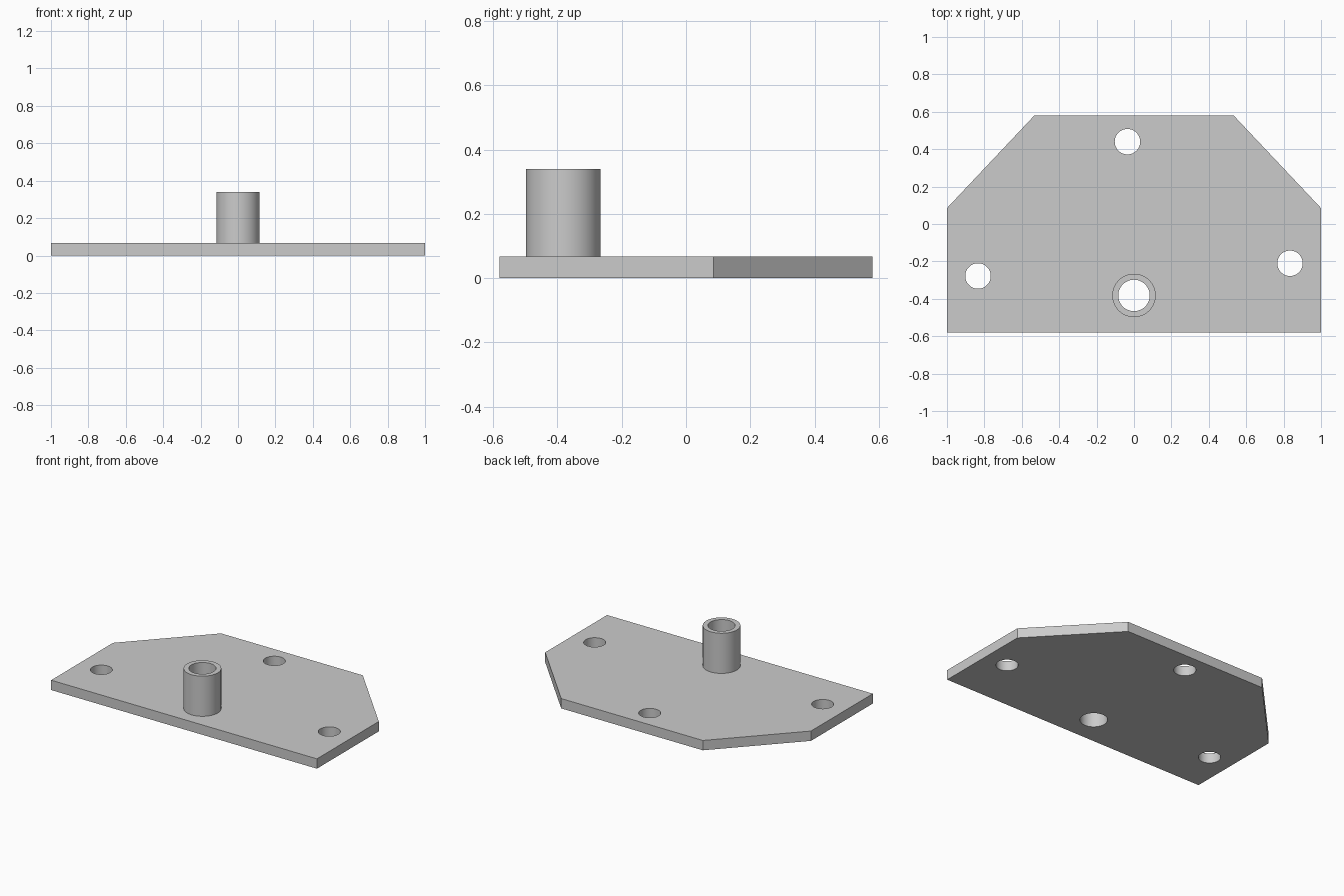
import bpy, bmesh, math
from mathutils import Vector

default = bpy.data.objects.get("Cube")
if default:
    bpy.data.objects.remove(default, do_unlink=True)

THICK, TOP = 0.067, 0.34
POST_Y, POST_R, BORE_R, HOLE_R = -0.382, 0.116, 0.084, 0.068
SIDES = 64

grey = bpy.data.materials.new("plain_grey")
grey.use_nodes = True
colour = (0.6, 0.6, 0.6, 1)
grey.diffuse_color = colour
grey.node_tree.nodes["Principled BSDF"].inputs["Base Color"].default_value = colour


def make_object(name, bm):
    mesh = bpy.data.meshes.new(name)
    bmesh.ops.recalc_face_normals(bm, faces=bm.faces)
    bm.to_mesh(mesh)
    bm.free()
    mesh.materials.append(grey)
    obj = bpy.data.objects.new(name, mesh)
    bpy.context.collection.objects.link(obj)
    return obj


def select_only(obj):
    bpy.ops.object.select_all(action='DESELECT')
    obj.select_set(True)
    bpy.context.view_layer.objects.active = obj


def smooth(obj):
    select_only(obj)
    bpy.ops.object.shade_smooth_by_angle(angle=math.radians(30))


# Base plate: rectangle with two chamfered rear corners
half = [(1, -0.58), (1, 0.085), (0.533, 0.58)]
outline = half + [(-x, y) for x, y in reversed(half)]
bm = bmesh.new()
face = bm.faces.new([bm.verts.new((x, y, 0)) for x, y in outline])
extruded = bmesh.ops.extrude_face_region(bm, geom=[face], use_keep_orig=True)
bmesh.ops.translate(bm, vec=(0, 0, THICK),
                    verts=[v for v in extruded["geom"] if isinstance(v, bmesh.types.BMVert)])
plate = make_object("base_plate", bm)

# Three screw holes and the post bore, cut through the plate
holes = [(-0.035, 0.44, HOLE_R), (-0.834, -0.278, HOLE_R),
         (0.834, -0.21, HOLE_R), (0, POST_Y, BORE_R)]
bm = bmesh.new()
for x, y, r in holes:
    made = bmesh.ops.create_cone(bm, cap_ends=True, segments=SIDES,
                                 radius1=r, radius2=r, depth=1)
    bmesh.ops.translate(bm, vec=(x, y, 0), verts=made["verts"])
cutter = make_object("hole_cutter", bm)
cutter.hide_render = True

cut = plate.modifiers.new("holes", 'BOOLEAN')
cut.operation, cut.solver, cut.object = 'DIFFERENCE', 'EXACT', cutter
select_only(plate)
bpy.ops.object.modifier_apply(modifier=cut.name)
bpy.data.objects.remove(cutter, do_unlink=True)
smooth(plate)

# Hollow post: wall profile spun round its axis, bore continuing the plate hole
bm = bmesh.new()
profile = [(POST_R, THICK), (POST_R, TOP), (BORE_R, TOP), (BORE_R, THICK)]
verts = [bm.verts.new((r, POST_Y, z)) for r, z in profile]
edges = [bm.edges.new(pair) for pair in zip(verts, verts[1:])]
bmesh.ops.spin(bm, geom=verts + edges, cent=(0, POST_Y, 0), axis=(0, 0, 1),
               angle=math.tau, steps=SIDES, use_merge=True)
bmesh.ops.remove_doubles(bm, verts=bm.verts, dist=0.0001)
# Orient outward: the rim must face up
bmesh.ops.recalc_face_normals(bm, faces=bm.faces)
rim = max(bm.faces, key=lambda f: f.calc_center_median().z)
flip = rim.normal.z < 0
post = make_object("hollow_post", bm)
if post.data.polygons[0].normal.length and any(
        p.center.z > TOP - 0.001 and p.normal.z < 0 for p in post.data.polygons):
    post.data.flip_normals()
smooth(post)
